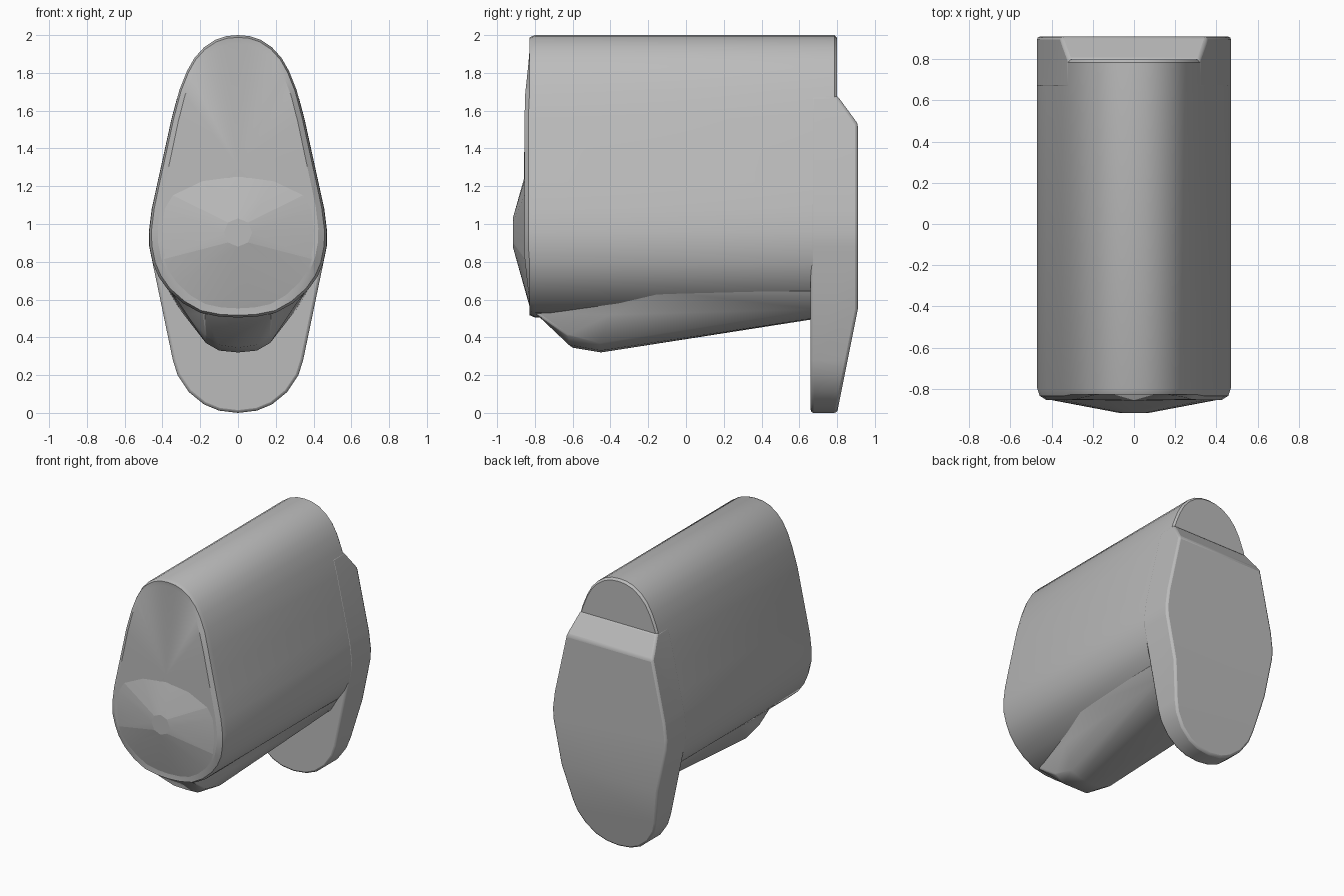
import bpy, bmesh, math
from mathutils import Vector

if "Cube" in bpy.data.objects:
    bpy.data.objects.remove(bpy.data.objects["Cube"])

grey = bpy.data.materials.new("light grey")
grey.diffuse_color = (0.5, 0.5, 0.5, 1)
grey.use_nodes = True
grey.node_tree.nodes["Principled BSDF"].inputs["Base Color"].default_value = grey.diffuse_color

# right half of the egg-shaped cross-section (x, z), top to bottom
EGG = [(0, 2.0), (.06, 1.995), (.12, 1.975), (.18, 1.935), (.23, 1.88), (.27, 1.81),
       (.31, 1.71), (.35, 1.56), (.385, 1.4), (.425, 1.22), (.455, 1.08), (.47, .96),
       (.468, .88), (.45, .79), (.42, .72), (.37, .65), (.29, .58), (.2, .53), (.1, .51), (0, .505)]


def mirrored(half):
    return half + [(-x, z) for x, z in half[-2:0:-1]]


def finish(name, bm, bevel=0, angle=30):
    bmesh.ops.recalc_face_normals(bm, faces=bm.faces)
    mesh = bpy.data.meshes.new(name)
    bm.to_mesh(mesh)
    bm.free()
    ob = bpy.data.objects.new(name, mesh)
    bpy.context.collection.objects.link(ob)
    mesh.materials.append(grey)
    if bevel:
        mod = ob.modifiers.new("soft edges", 'BEVEL')
        mod.width, mod.segments = bevel, 2
        mod.limit_method, mod.angle_limit = 'ANGLE', math.radians(35)
    bpy.ops.object.select_all(action='DESELECT')
    ob.select_set(True)
    bpy.context.view_layer.objects.active = ob
    bpy.ops.object.shade_smooth_by_angle(angle=math.radians(angle))
    return ob


def hull(name, points, bevel=0, cuts=(), angle=30):
    """Convex solid around points, optionally trimmed by (point, normal) planes."""
    bm = bmesh.new()
    for p in points:
        bm.verts.new(p)
    bmesh.ops.convex_hull(bm, input=bm.verts)
    for co, no in cuts:
        bmesh.ops.bisect_plane(bm, geom=bm.verts[:] + bm.edges[:] + bm.faces[:],
                               plane_co=co, plane_no=no, clear_outer=True)
        bmesh.ops.holes_fill(bm, edges=bm.edges[:])
    bmesh.ops.dissolve_limit(bm, angle_limit=math.radians(1), verts=bm.verts, edges=bm.edges)
    return finish(name, bm, bevel, angle)


# main body: egg section lofted along y, with softened rims
def ring(bm, inset, y_of_z):
    s = 1 - inset / .47
    t = 1 - inset / .75
    return [bm.verts.new((x * s, y_of_z(z), 1.25 + (z - 1.25) * t)) for x, z in mirrored(EGG)]


def front_y(z):
    if z > 1.68:
        return -.855 + (z - 1.68) * .1
    return -.855 if z > .8 else -.855 + (.8 - z) * .1


bm = bmesh.new()
rings = [ring(bm, .045, front_y), ring(bm, .012, lambda z: -.835 if .8 < z < 1.6 else -.828),
         ring(bm, 0, lambda z: -.80), ring(bm, 0, lambda z: .785),
         ring(bm, .015, lambda z: .80)]
n = len(rings[0])
for a, b in zip(rings, rings[1:]):
    for i in range(n):
        bm.faces.new((a[i], a[(i + 1) % n], b[(i + 1) % n], b[i]))
for r, y in ((rings[0], -.857), (rings[-1], .80)):
    centre = bm.verts.new((0, y, 1.3))
    for i in range(n):
        bm.faces.new((r[i], r[(i + 1) % n], centre))
finish("body", bm)

# shallow faceted cone on the lower front
base = [(x * .9, front_y(z) + .004, 1.25 + (z - 1.25) * .955) for x, z in mirrored(EGG) if z < 1.15]
base += [(s * x, -.852, z) for s in (1, -1) for x, z in ((.36, 1.16), (.2, 1.24), (.07, 1.26))]
tip = [(.075 * math.cos(a), -.917, .955 + .075 * math.sin(a))
       for a in [i * math.tau / 8 for i in range(8)]]
hull("front_cone", base + tip, angle=5)

# tapered keel under the body
KEEL = [(.18, -.8, .53), (.17, -.63, .41), (.1, -.62, .36), (0, -.6, .345),
        (.17, -.46, .37), (.1, -.45, .33), (0, -.45, .32), (.27, -.4, .52),
        (.36, -.1, .65), (.37, .7, .65), (.31, .7, .55), (.16, .7, .505), (0, .7, .5),
        (.18, -.65, .62)]
hull("keel", [(s * x, y, z) for x, y, z in KEEL for s in (1, -1)], bevel=.01, angle=35)

# hanging back plate: upper outline follows the body, lower end is a rounded tongue
half = [(x * 1.004, z) for x, z in EGG if z > .86]
half += [(.345, .28), (.32, .2), (.26, .11), (.18, .045), (.1, .012), (0, 0)]
outline = mirrored(half)
plate = [(x, y, z) for x, z in outline for y in (.66, .91)]
hull("back_plate", plate, bevel=.015, cuts=[
    (Vector((0, .91, 1.53)), Vector((0, .15, .11))),
    (Vector((0, .91, .55)), Vector((0, .55, -.11))),
    (Vector((0, .78, 1.68)), Vector((0, 0, 1)))])
